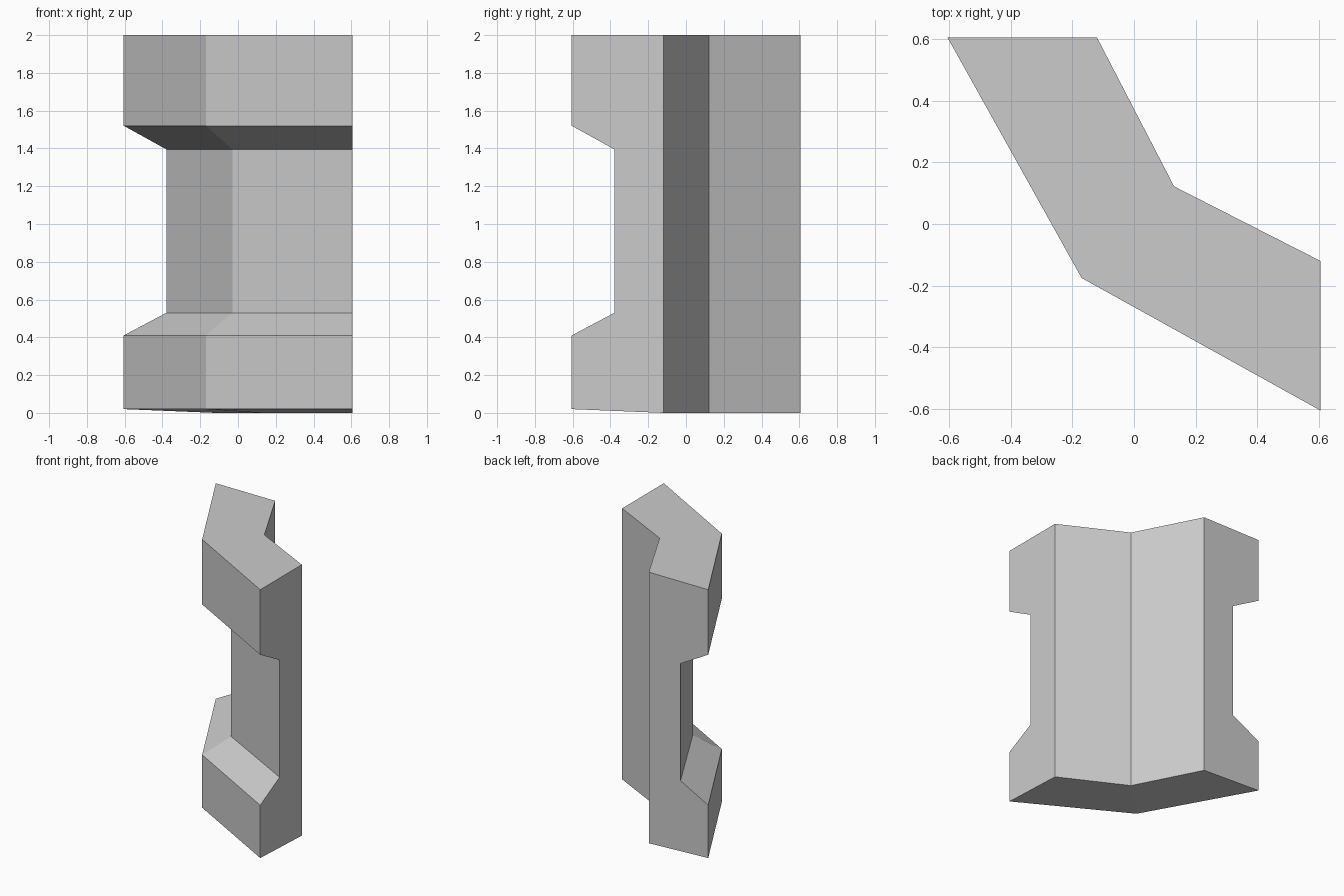
import bpy
import bmesh
from mathutils import Vector

default = bpy.data.objects.get("Cube")
if default:
    bpy.data.objects.remove(default, do_unlink=True)

# Plain grey material
grey = bpy.data.materials.new("grey")
grey.use_nodes = True
colour = (0.6, 0.6, 0.6, 1)
grey.diffuse_color = colour
grey.node_tree.nodes["Principled BSDF"].inputs["Base Color"].default_value = colour

# Bent plan: outer and inner corner at one end, the bend and the other end
stations = [
    (Vector((-0.605, 0.605)), Vector((-0.12, 0.605))),
    (Vector((-0.17, -0.175)), Vector((0.13, 0.122))),
    (Vector((0.605, -0.605)), Vector((0.605, -0.12))),
]

# Notched wall section: depth from outer (0) to inner (1) side, and height
NOTCH = 0.466
section = [(0, 0.02), (0, 0.41), (NOTCH, 0.53), (NOTCH, 1.395),
           (0, 1.52), (0, 2), (1, 2), (1, 0)]

# Sweep the section through the stations
bm = bmesh.new()
rings = [[bm.verts.new((*outer.lerp(inner, depth), z)) for depth, z in section]
         for outer, inner in stations]
for a, b in zip(rings, rings[1:]):
    for i in range(len(section)):
        j = (i + 1) % len(section)
        bm.faces.new((a[i], a[j], b[j], b[i]))

# End caps
bm.faces.new(rings[0])
bm.faces.new(rings[-1])
bmesh.ops.recalc_face_normals(bm, faces=bm.faces)

mesh = bpy.data.meshes.new("corner_wall")
bm.to_mesh(mesh)
bm.free()
mesh.materials.append(grey)
wall = bpy.data.objects.new("corner_wall", mesh)
bpy.context.collection.objects.link(wall)
